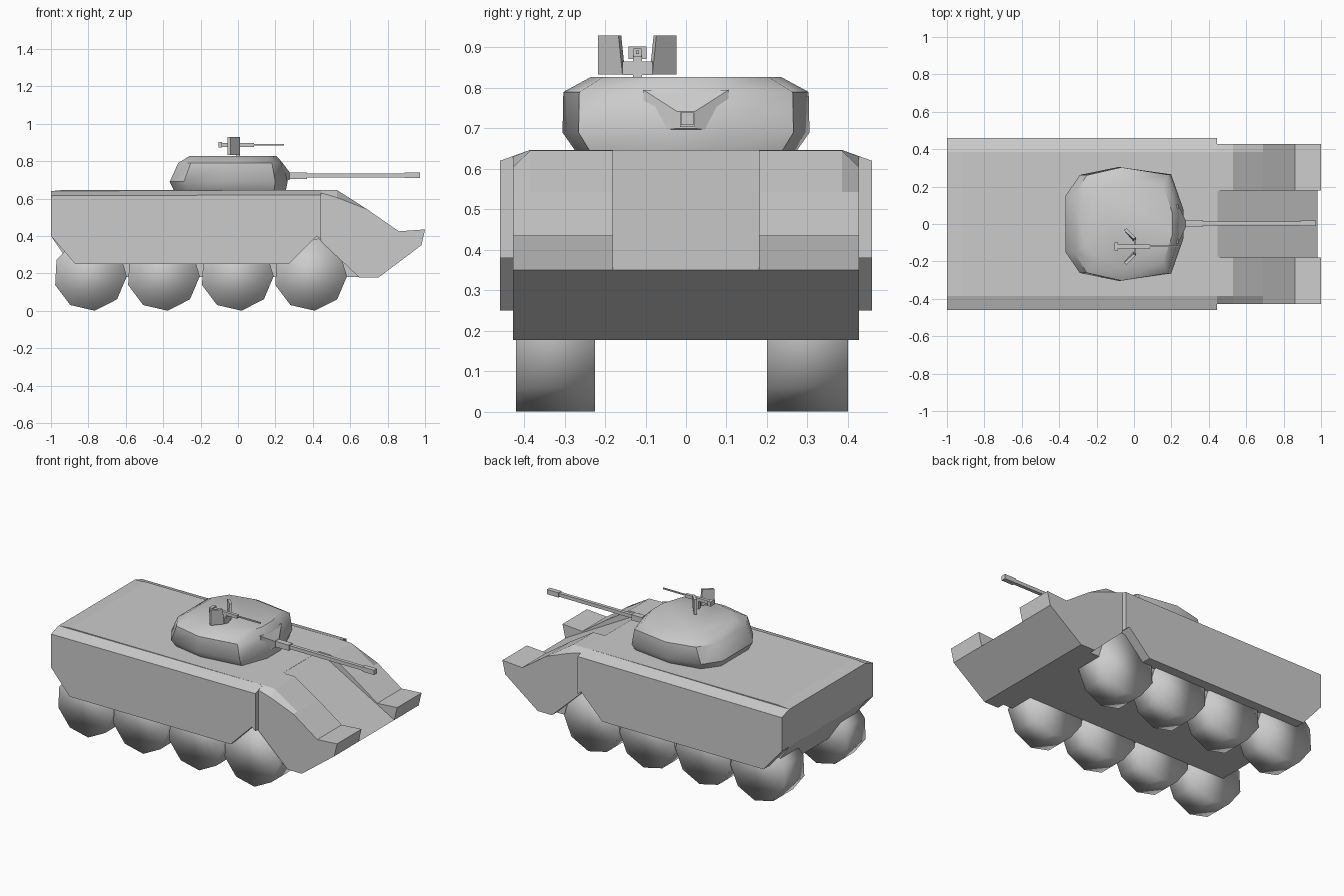
import bpy, bmesh, math
from mathutils import Vector

if "Cube" in bpy.data.objects:
    bpy.data.objects.remove(bpy.data.objects["Cube"])


def loft(name, rings, smooth=None):
    """Join equal-length rings of points into a capped solid."""
    bm = bmesh.new()
    vs = [[bm.verts.new(p) for p in r] for r in rings]
    n = len(rings[0])
    for a, b in zip(vs, vs[1:]):
        for i in range(n):
            j = (i + 1) % n
            bm.faces.new((a[i], a[j], b[j], b[i]))
    bm.faces.new(vs[0][::-1])
    bm.faces.new(vs[-1])
    bmesh.ops.recalc_face_normals(bm, faces=bm.faces)
    me = bpy.data.meshes.new(name)
    bm.to_mesh(me)
    bm.free()
    ob = bpy.data.objects.new(name, me)
    bpy.context.collection.objects.link(ob)
    if smooth is not None:
        bpy.context.view_layer.objects.active = ob
        bpy.ops.object.select_all(action='DESELECT')
        ob.select_set(True)
        bpy.ops.object.shade_smooth_by_angle(angle=math.radians(smooth))
    return ob


def side(profile, y):
    """Place an x-z profile at a given y."""
    return [(x, y, z) for x, z in profile]


def rect(x, y0, y1, z0, z1):
    """Rectangle across the length of the vehicle."""
    return [(x, y0, z0), (x, y1, z0), (x, y1, z1), (x, y0, z1)]


def bar(name, x0, x1, y, z, h):
    """Square bar along x."""
    return loft(name, [rect(x, y - h, y + h, z - h, z + h) for x in (x0, x1)])


# Main hull
hull = [(-1, .64), (-.92, .647), (.446, .647), (.66, .18), (-.85, .18), (-1, .40)]
loft("hull", [side(hull, -.385), side(hull, .385)])

# Nose: recessed centre glacis, plus a fender on each side
low = [(.98, .35), (.75, .177), (.65, .177), (.445, .37)]
centre = [(.445, .647)] + low
loft("nose_centre", [side(centre, -.18), side(centre, .18)])
fender = [(.445, .647), (.53, .645), (.69, .543), (.86, .425), (1, .435)] + low
fender_edge = [(.445, .63), (.53, .605)] + fender[2:]

# Side armour with bevelled top edge
skirt_low = [(.445, .38), (.42, .40), (.27, .25), (-.87, .25), (-1, .40)]
skirt_out = [(-1, .615), (.445, .62)] + skirt_low
skirt_in = [(-1, .64), (.445, .647)] + skirt_low
for s, tag in ((-1, "right"), (1, "left")):
    loft("fender_" + tag, [side(fender, s * .18), side(fender, s * .385),
                           side(fender_edge, s * .427)])
    loft("side_armour_" + tag, [side(skirt_in, s * .385), side(skirt_out, s * .46)])

# Nine-sided wheels, four on each side
for y0, y1, tag in ((-.42, -.225, "right"), (.20, .40, "left")):
    for k, x in enumerate((-.79, -.40, -.005, .387)):
        prof = []
        for i in range(9):
            a = math.radians(-83 + 40 * i)
            prof.append((x + .196 * math.cos(a), .195 + .196 * math.sin(a)))
        loft(f"wheel_{tag}_{k + 1}", [side(prof, y0), side(prof, y1)], 180)

# Turret: one outline scaled through four heights
half = [(1, .25), (.79, .87), (-.1, 1), (-.76, .86), (-1, .5)]
outline = half + [(u, -v) for u, v in reversed(half)]
levels = [(.64, -.34, .255, .27), (.69, -.365, .265, .305),
          (.79, -.32, .24, .303), (.827, -.26, .205, .235)]
loft("turret", [[((a + b) / 2 + u * (b - a) / 2, v * w, z) for u, v in outline]
                for z, a, b, w in levels], 40)

# Main gun
loft("mantlet", [rect(.20, -.105, .105, .69, .795), rect(.235, -.105, .105, .69, .795),
                 rect(.275, -.022, .022, .70, .742)])
bar("gun_sleeve", .26, .37, .003, .722, .018)
bar("gun_barrel", .36, .90, .003, .724, .011)
bar("gun_muzzle", .89, .972, .003, .724, .015)

# Roof machine gun on its post
gy = -.12
bar("roof_gun_body", -.10, .085, gy, .887, .010)
bar("roof_gun_barrel", .08, .245, gy, .888, .004)
loft("roof_gun_grip", [rect(-.105, gy - .022, gy + .022, .872, .902),
                       rect(-.085, gy - .022, gy + .022, .872, .902)])
loft("roof_gun_post", [rect(-.012, gy - .011, gy + .011, .82, .88),
                       rect(.012, gy - .011, gy + .011, .82, .88)])

# Gun shield: low centre plate and two swept wings
loft("shield_centre", [rect(x, gy - .037, gy + .037, .832, .866) for x in (0, .01)])
for s, tag in ((-1, "right"), (1, "left")):
    wing = [(.01, .037), (-.04, .097), (-.055, .088), (-.004, .030)]
    loft("shield_wing_" + tag, [[(x, gy + s * y, .833) for x, y in wing],
                                [(x, gy + s * (y + (.010 if y < .05 else 0)), .930)
                                 for x, y in wing]])
